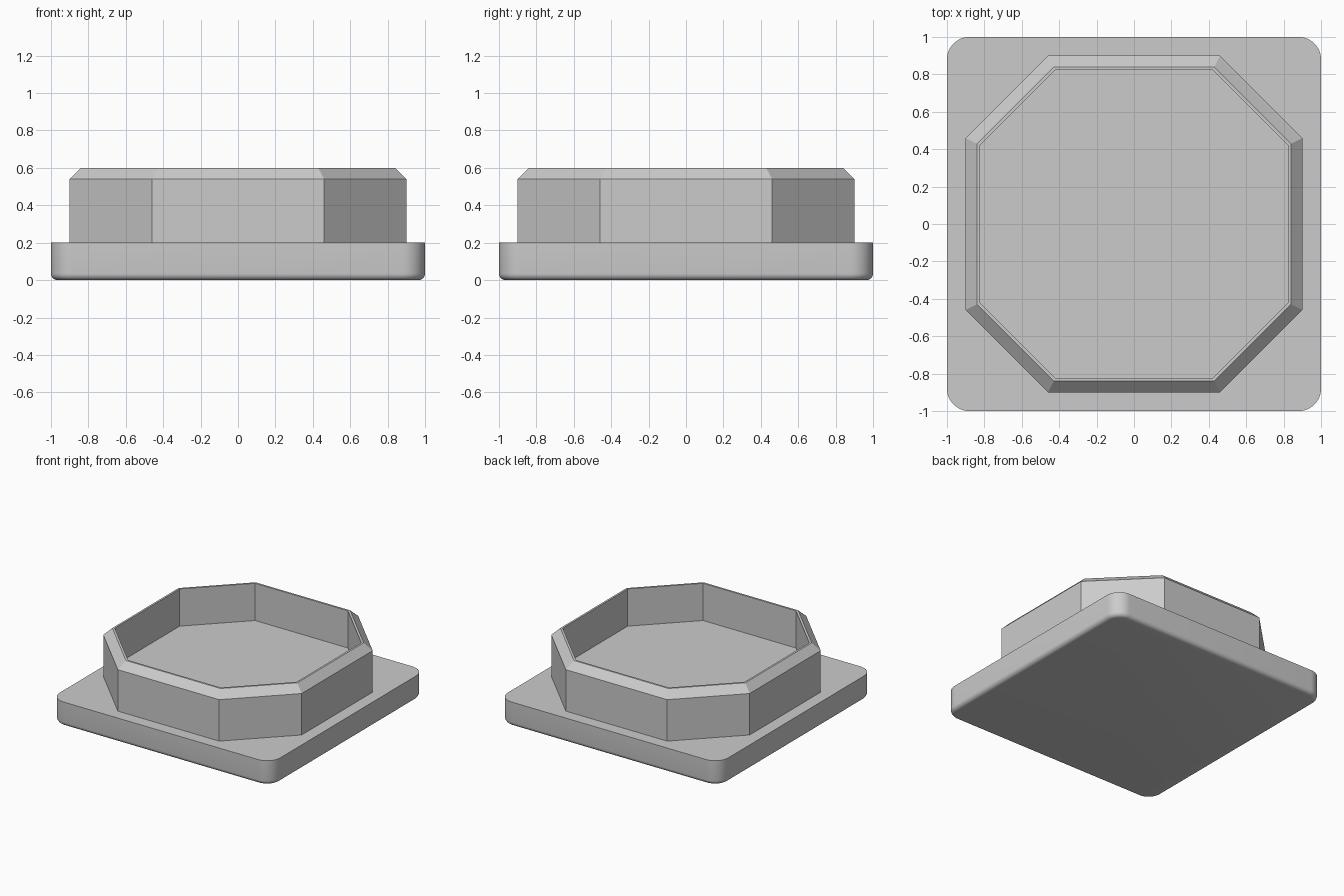
import bpy, bmesh, math

if "Cube" in bpy.data.objects:
    bpy.data.objects.remove(bpy.data.objects["Cube"])

# Material
GREY = (0.6, 0.6, 0.6, 1.0)
grey = bpy.data.materials.new("plain_grey")
grey.use_nodes = True
grey.diffuse_color = GREY
grey.node_tree.nodes["Principled BSDF"].inputs["Base Color"].default_value = GREY


def make_object(name, bm):
    bmesh.ops.recalc_face_normals(bm, faces=bm.faces)
    mesh = bpy.data.meshes.new(name)
    bm.to_mesh(mesh)
    bm.free()
    mesh.materials.append(grey)
    obj = bpy.data.objects.new(name, mesh)
    bpy.context.collection.objects.link(obj)
    return obj


# Square base: rounded upright corners, rounded bottom rim, sharp top rim
BASE_TOP = 0.2
bm = bmesh.new()
bmesh.ops.create_cube(bm, size=2)
for v in bm.verts:
    v.co.z = BASE_TOP if v.co.z > 0 else 0
upright = [e for e in bm.edges if abs(e.verts[0].co.z - e.verts[1].co.z) > 0.1]
bmesh.ops.bevel(bm, geom=upright, offset=0.12, segments=12, profile=0.5, affect='EDGES')
bottom = [e for e in bm.edges if all(v.co.z < 0.001 for v in e.verts)]
bmesh.ops.bevel(bm, geom=bottom, offset=0.035, segments=6, profile=0.5, affect='EDGES')
base = make_object("base_plate", bm)
bpy.ops.object.select_all(action='DESELECT')
base.select_set(True)
bpy.context.view_layer.objects.active = base
bpy.ops.object.shade_smooth_by_angle(angle=math.radians(40))

# Eight-sided tray: outer wall, chamfer, thin rim, inner wall, raised floor
HALF, CORNER = 0.9, 0.46
octagon = []
for sx, sy in ((1, 1), (-1, 1), (-1, -1), (1, -1)):
    pair = [(sx * HALF, sy * CORNER), (sx * CORNER, sy * HALF)]
    octagon += pair if sx * sy > 0 else pair[::-1]

profile = [(1, BASE_TOP), (1, 0.54), (0.933, 0.6), (0.915, 0.6), (0.915, 0.295)]
bm = bmesh.new()
rings = [[bm.verts.new((x * k, y * k, z)) for x, y in octagon] for k, z in profile]
for low, high in zip(rings, rings[1:]):
    for i in range(8):
        j = (i + 1) % 8
        bm.faces.new((low[i], low[j], high[j], high[i]))
bm.faces.new(rings[-1])
bm.faces.new(rings[0][::-1])
make_object("octagonal_tray", bm)
